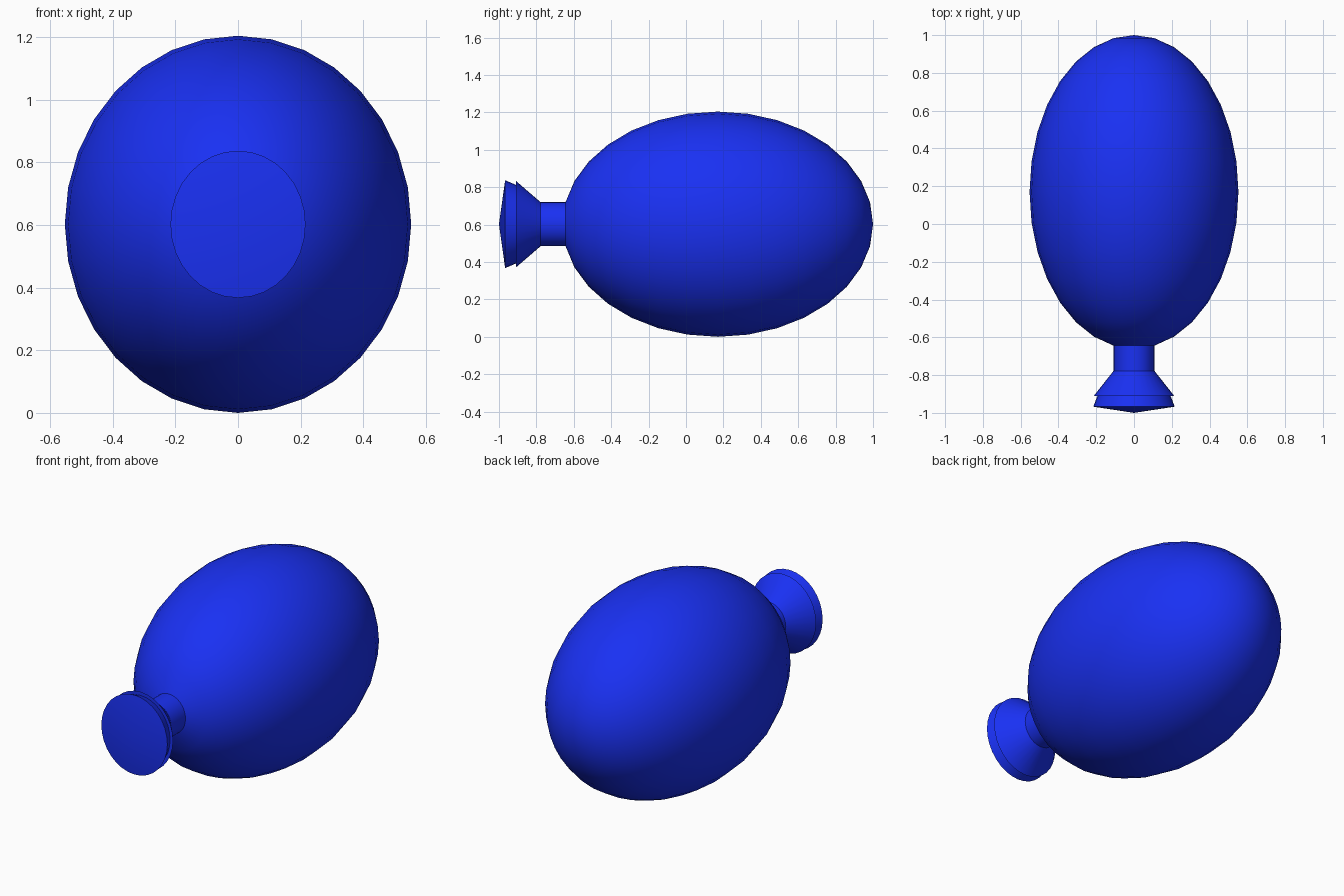
import bpy, bmesh
from math import sin, cos, pi

if "Cube" in bpy.data.objects:
    bpy.data.objects.remove(bpy.data.objects["Cube"])

SEGMENTS, RINGS = 32, 16
RX, RY, RZ = 0.553, 0.83, 0.602      # balloon half-sizes
CENTRE_Y, CENTRE_Z = 0.17, 0.602

blue = bpy.data.materials.new("blue_rubber")
blue.diffuse_color = (0.01, 0.03, 0.9, 1)
blue.use_nodes = True
blue.node_tree.nodes["Principled BSDF"].inputs["Base Color"].default_value = blue.diffuse_color


def lathe_along_y(name, profile):
    """Revolve (relative radius, y) points around the long axis, oval section."""
    bm = bmesh.new()
    rings = []
    for r, y in profile:
        if r < 1e-5:
            rings.append([bm.verts.new((0, y, CENTRE_Z))])
        else:
            rings.append([bm.verts.new((RX * r * cos(2 * pi * i / SEGMENTS), y,
                                        CENTRE_Z + RZ * r * sin(2 * pi * i / SEGMENTS)))
                          for i in range(SEGMENTS)])
    for a, b in zip(rings, rings[1:]):
        for i in range(SEGMENTS):
            j = (i + 1) % SEGMENTS
            quad = [a[i % len(a)], a[j % len(a)], b[j % len(b)], b[i % len(b)]]
            bm.faces.new(list(dict.fromkeys(quad)))
    bmesh.ops.recalc_face_normals(bm, faces=bm.faces)
    mesh = bpy.data.meshes.new(name)
    bm.to_mesh(mesh)
    bm.free()
    mesh.materials.append(blue)
    obj = bpy.data.objects.new(name, mesh)
    bpy.context.collection.objects.link(obj)
    bpy.ops.object.select_all(action='DESELECT')
    obj.select_set(True)
    bpy.context.view_layer.objects.active = obj
    bpy.ops.object.shade_smooth_by_angle(angle=0.52)
    return obj


# Inflated body from the back pole to the last ring, then neck, flare and lip
body = [(sin(pi * k / RINGS), CENTRE_Y + RY * cos(pi * k / RINGS)) for k in range(RINGS)]
neck_r = body[-1][0]
mouth = [(neck_r, -0.777),           # straight neck
         (0.385, -0.91),             # flared knot
         (0.35, -0.91),              # small step behind the lip
         (0.39, -0.967),             # lip rim
         (0, -1.0)]                  # shallow end cap
lathe_along_y("balloon", body + mouth)
